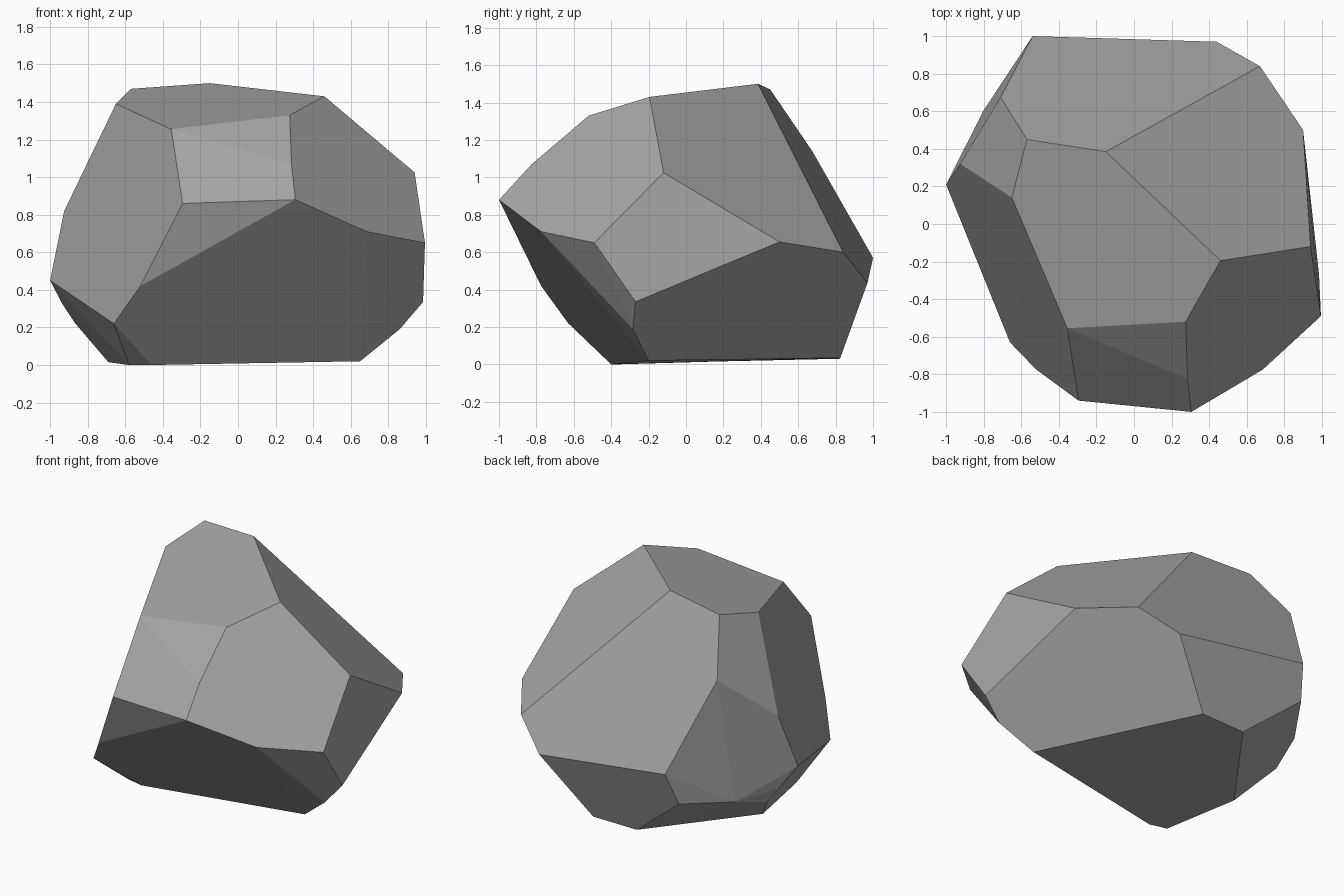
import bpy, bmesh, math

if "Cube" in bpy.data.objects:
    bpy.data.objects.remove(bpy.data.objects["Cube"])

# corner points of the faceted boulder, grouped by region
crown = [(-.57, .45, 1.47), (-.15, .385, 1.50), (.46, -.195, 1.43), (-.65, .14, 1.39),
         (-.355, -.555, 1.255), (0, -.555, 1.285), (.275, -.52, 1.33)]
front = [(-.295, -.94, .86), (.305, -1.0, .88), (.285, -.825, 1.07), (.685, -.775, .71),
         (-.52, -.775, .42), (-.66, -.63, .22)]
right = [(.94, -.12, 1.025), (.995, -.49, .65), (.985, -.27, .335), (.86, -.285, .19),
         (.90, .50, .655)]
back = [(-.54, 1.0, .57), (.44, .97, .435), (.67, .84, .60), (-.59, .92, .35)]
left = [(-1.0, .21, .45), (-.925, .32, .82), (-.71, .675, 1.14), (-.80, .605, .30),
        (-.935, .32, .325), (-.865, .35, .22)]
base = [(.65, -.20, .02), (.13, .825, .035), (-.20, .82, .03), (-.69, .15, .015),
        (-.58, -.37, 0), (-.46, -.40, 0)]

# boulder: wrap the corners in a hull, then merge nearly flat triangles
bm = bmesh.new()
for co in crown + front + right + back + left + base:
    bm.verts.new(co)
bmesh.ops.convex_hull(bm, input=bm.verts[:])
loose = [v for v in bm.verts if not v.link_faces]
bmesh.ops.delete(bm, geom=loose, context='VERTS')
bmesh.ops.dissolve_limit(bm, angle_limit=math.radians(3), verts=bm.verts[:], edges=bm.edges[:])
bmesh.ops.recalc_face_normals(bm, faces=bm.faces[:])

mesh = bpy.data.meshes.new("boulder")
bm.to_mesh(mesh)
bm.free()

# one plain stone grey
stone = bpy.data.materials.new("stone grey")
stone.diffuse_color = (.38, .38, .38, 1)
stone.use_nodes = True
stone.node_tree.nodes["Principled BSDF"].inputs["Base Color"].default_value = stone.diffuse_color
mesh.materials.append(stone)
boulder = bpy.data.objects.new("boulder", mesh)
bpy.context.collection.objects.link(boulder)
